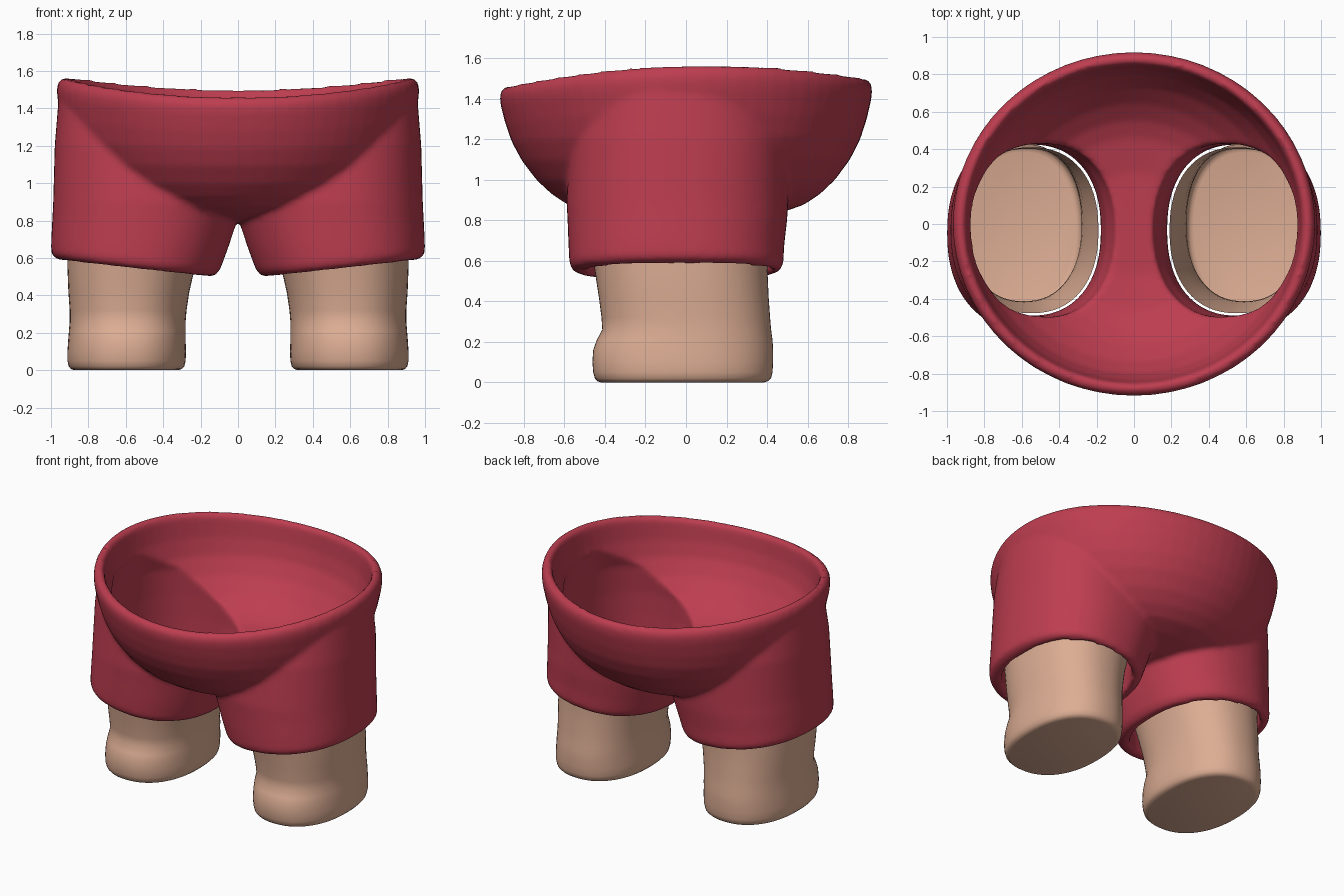
import bpy, bmesh, math

if "Cube" in bpy.data.objects:
    bpy.data.objects.remove(bpy.data.objects["Cube"])

SEG = 64


def material(name, color):
    m = bpy.data.materials.new(name)
    m.diffuse_color = (*color, 1)
    m.use_nodes = True
    m.node_tree.nodes["Principled BSDF"].inputs["Base Color"].default_value = m.diffuse_color
    return m


RED = material("shorts red", (0.51, 0.047, 0.08))
SKIN = material("skin", (0.72, 0.42, 0.295))


def loft(name, rings, mat, cap_top=True):
    """Skin a list of closed rings, closing the bottom and optionally the top."""
    bm = bmesh.new()
    loops = [[bm.verts.new(p) for p in ring] for ring in rings]
    for a, b in zip(loops, loops[1:]):
        for i in range(SEG):
            j = (i + 1) % SEG
            bm.faces.new((a[i], a[j], b[j], b[i]))
    bm.faces.new(loops[0][::-1])
    if cap_top:
        bm.faces.new(loops[-1])
    bmesh.ops.recalc_face_normals(bm, faces=bm.faces)
    me = bpy.data.meshes.new(name)
    bm.to_mesh(me)
    bm.free()
    me.materials.append(mat)
    ob = bpy.data.objects.new(name, me)
    bpy.context.collection.objects.link(ob)
    return ob


def bowl_ring(r, z):
    """Ring of the waist bowl; its upper part dips at front and back."""
    pts = []
    for i in range(SEG):
        a = 2 * math.pi * i / SEG
        c, s = math.cos(a), math.sin(a)
        lift = -0.02 + 0.02 * s + 0.085 * c * c
        w = min(1, max(0, (z - 0.8) / 0.7)) ** 2
        pts.append((0.97 * r * c, 0.92 * r * s, z + lift * w))
    return pts


def leg_ring(side, z, x0, x1, y0, y1, slant=0.0):
    """Rounded oval ring between x0..x1 and y0..y1, rising outward by slant."""
    pts = []
    for i in range(SEG):
        a = 2 * math.pi * i / SEG
        c, s = math.cos(a), math.sin(a)
        px = math.copysign(abs(c) ** 0.88, c)
        py = math.copysign(abs(s) ** 0.88, s)
        x = (x0 + x1) / 2 + (x1 - x0) / 2 * px
        y = (y0 + y1) / 2 + (y1 - y0) / 2 * py
        pts.append((side * x, y, z + slant * (x - 0.1) / 0.9))
    return pts


# Waist bowl, outside and hollow
OUTER = [(.02, .795), (.3, .80), (.5, .835), (.63, .875), (.72, .93), (.80, 1.0),
         (.88, 1.1), (.935, 1.2), (.97, 1.3), (.995, 1.4), (1, 1.45), (.987, 1.485),
         (.955, 1.502), (.9, 1.47), (.5, 1.25), (.02, 1.2)]
INNER = [(.02, .88), (.3, .885), (.5, .92), (.6, .96), (.7, 1.03), (.8, 1.13),
         (.87, 1.24), (.905, 1.35), (.918, 1.43), (.925, 1.475), (.945, 1.505), (.945, 1.8)]
shorts = loft("shorts", [bowl_ring(*p) for p in OUTER], RED)
steps = []

# Trouser legs, outside: z, inner x, outer x, front y, back y, hem slant
SLEEVE = [(.495, .15, .95, -.53, .43, .1), (.505, .12, .985, -.56, .465, .1),
          (.54, .095, 1.0, -.575, .48, .09), (.65, .055, .998, -.58, .485, .06),
          (.80, .005, .992, -.585, .50, .02), (.9, -.03, .988, -.59, .505, 0),
          (1.2, -.03, .98, -.57, .51, 0), (1.42, 0, .962, -.52, .47, 0)]
# Trouser legs, hollow
HOLLOW = [(.3, .185, .925, -.49, .425), (.6, .175, .925, -.49, .425),
          (.75, .15, .925, -.495, .425), (.85, .11, .922, -.50, .43),
          (1.0, .075, .918, -.50, .43), (1.2, .07, .905, -.48, .42),
          (1.36, .07, .88, -.40, .35)]
for side in (-1, 1):
    steps.append((loft("sleeve", [leg_ring(side, *p) for p in SLEEVE], RED), 'UNION'))
steps.append((loft("waist_hollow", [bowl_ring(*p) for p in INNER], RED), 'DIFFERENCE'))
for side in (-1, 1):
    steps.append((loft("sleeve_hollow", [leg_ring(side, *p) for p in HOLLOW], RED), 'DIFFERENCE'))

for ob, op in steps:
    mod = shorts.modifiers.new(op, 'BOOLEAN')
    mod.object, mod.operation, mod.solver = ob, op, 'EXACT'

# Blend the joins into one soft cloth shell
mod = shorts.modifiers.new("blend", 'REMESH')
mod.mode, mod.voxel_size, mod.use_smooth_shade = 'VOXEL', 0.016, True
mod = shorts.modifiers.new("soften", 'SMOOTH')
mod.factor, mod.iterations = 0.5, 8
bpy.context.view_layer.update()
deps = bpy.context.evaluated_depsgraph_get()
mesh = bpy.data.meshes.new_from_object(shorts.evaluated_get(deps))
shorts.modifiers.clear()
shorts.data = mesh
mesh.materials.clear()
mesh.materials.append(RED)
for p in mesh.polygons:
    p.material_index = 0
    p.use_smooth = True
for ob, _ in steps:
    bpy.data.objects.remove(ob)

# Bare legs with rounded feet, open at the top inside the shorts
LEG = [(.0, .32, .875, -.42, .385), (.006, .30, .893, -.437, .405),
       (.02, .287, .905, -.45, .42), (.05, .28, .912, -.458, .427),
       (.1, .278, .912, -.462, .43), (.16, .28, .908, -.458, .43),
       (.21, .28, .904, -.44, .427), (.26, .28, .90, -.413, .42),
       (.32, .275, .90, -.417, .415), (.42, .26, .907, -.43, .408),
       (.55, .23, .912, -.45, .402), (.70, .19, .912, -.477, .41)]
for side, word in ((-1, "left"), (1, "right")):
    leg = loft(word + "_leg", [leg_ring(side, *p) for p in LEG], SKIN, cap_top=False)
    bpy.ops.object.select_all(action='DESELECT')
    bpy.context.view_layer.objects.active = leg
    leg.select_set(True)
    bpy.ops.object.shade_smooth_by_angle(angle=math.radians(50))
